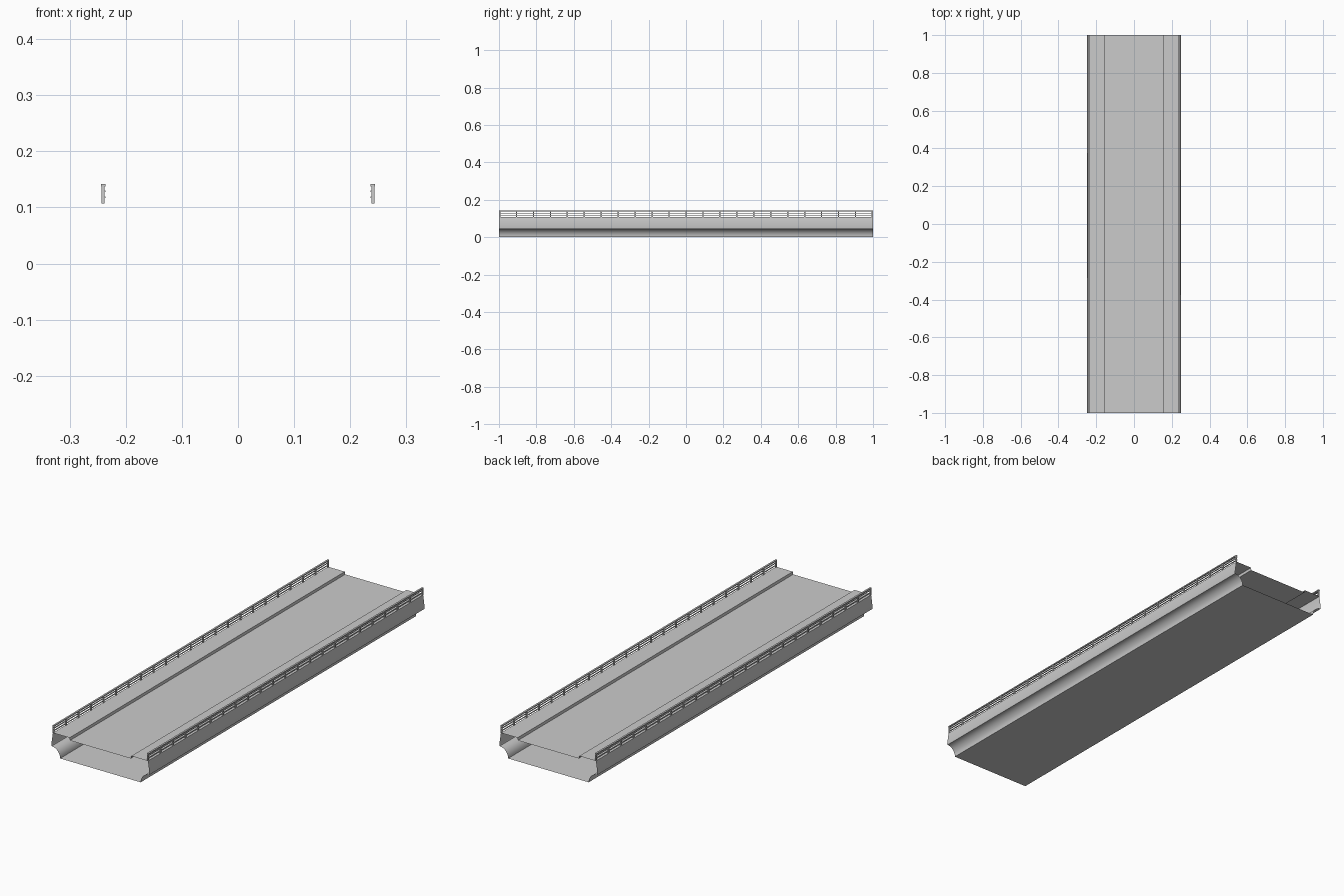
import bpy, bmesh, math

if "Cube" in bpy.data.objects:
    bpy.data.objects.remove(bpy.data.objects["Cube"])

# One plain concrete grey for the whole model
grey = bpy.data.materials.new("concrete_grey")
grey.diffuse_color = (0.6, 0.6, 0.6, 1)
grey.use_nodes = True
grey.node_tree.nodes["Principled BSDF"].inputs["Base Color"].default_value = grey.diffuse_color


def finish(bm, name):
    me = bpy.data.meshes.new(name)
    bm.to_mesh(me)
    bm.free()
    me.materials.append(grey)
    ob = bpy.data.objects.new(name, me)
    bpy.context.collection.objects.link(ob)
    return ob


def add_box(bm, x0, x1, y0, y1, z0, z1):
    v = bmesh.ops.create_cube(bm, size=1)["verts"]
    bmesh.ops.scale(bm, vec=(x1 - x0, y1 - y0, z1 - z0), verts=v)
    bmesh.ops.translate(
        bm, vec=((x0 + x1) / 2, (y0 + y1) / 2, (z0 + z1) / 2), verts=v)


# Half cross-section: concave haunch, leaning fascia, sidewalk, curb, road
BOTTOM, OUTER, HAUNCH = 0.205, 0.248, 0.045
half = []
for i in range(9):
    a = math.pi / 2 * i / 8
    half.append((OUTER - (OUTER - BOTTOM) * math.cos(a), HAUNCH * math.sin(a)))
half += [(0.25, 0.05), (0.242, 0.108), (0.157, 0.108), (0.155, 0.096)]
profile = half + [(-x, z) for x, z in reversed(half)]

# Hollow deck shell, open at both ends
bm = bmesh.new()
front = [bm.verts.new((x, -1, z)) for x, z in profile]
back = [bm.verts.new((x, 1, z)) for x, z in profile]
n = len(profile)
for i in range(n):
    j = (i + 1) % n
    bm.faces.new((front[i], back[i], back[j], front[j]))
bm.normal_update()
deck = finish(bm, "bridge_deck")
bpy.context.view_layer.objects.active = deck
deck.select_set(True)
bpy.ops.object.shade_smooth_by_angle(angle=math.radians(30))
deck.select_set(False)

# Railings: posts, a handrail and two thin rails on each side
POSTS = 23
for name, s in (("left_railing", -1), ("right_railing", 1)):
    bm = bmesh.new()

    def side_box(xa, xb, *rest):
        add_box(bm, min(s * xa, s * xb), max(s * xa, s * xb), *rest)

    for i in range(POSTS):
        y = -0.9965 + 1.993 * i / (POSTS - 1)
        side_box(0.238, 0.243, y - 0.0035, y + 0.0035, 0.107, 0.139)
    side_box(0.236, 0.244, -1, 1, 0.137, 0.142)
    for z in (0.118, 0.129):
        side_box(0.2365, 0.2405, -1, 1, z - 0.0015, z + 0.0015)
    finish(bm, name)
